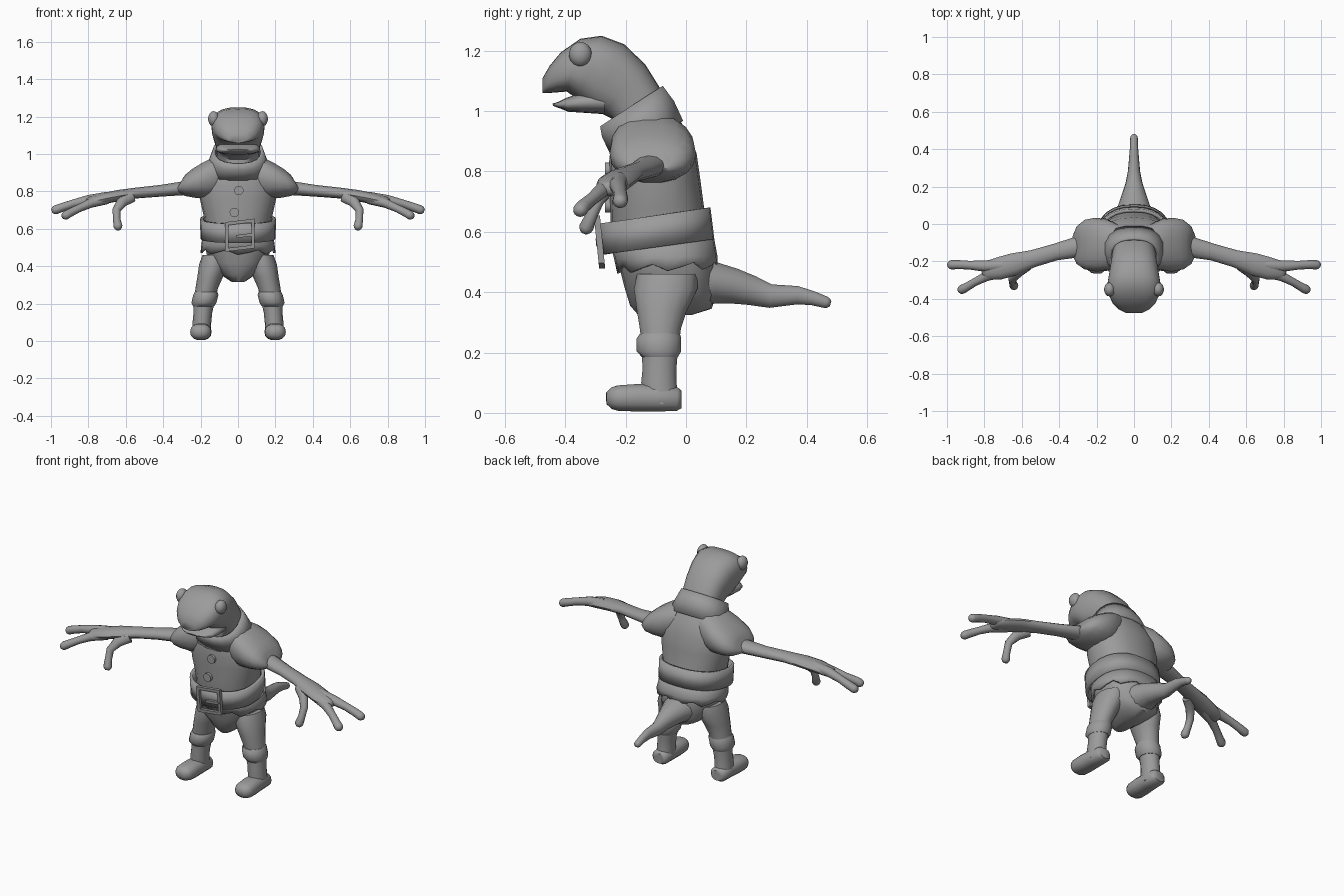
import bpy, bmesh, math
from mathutils import Vector as V

grey = bpy.data.materials.new("plain grey")
grey.diffuse_color = (0.33, 0.33, 0.33, 1)


def finish(name, bm, mirror=False, thick=0, angle=50):
    bmesh.ops.recalc_face_normals(bm, faces=bm.faces)
    me = bpy.data.meshes.new(name)
    bm.to_mesh(me)
    bm.free()
    ob = bpy.data.objects.new(name, me)
    bpy.context.collection.objects.link(ob)
    me.materials.append(grey)
    bpy.ops.object.select_all(action='DESELECT')
    ob.select_set(True)
    bpy.context.view_layer.objects.active = ob
    bpy.ops.object.shade_smooth_by_angle(angle=math.radians(angle))
    if thick:
        s = ob.modifiers.new("thickness", 'SOLIDIFY')
        s.thickness, s.offset = thick, 0
    if mirror:
        ob.modifiers.new("mirror", 'MIRROR')
    return ob


def skin(name, rings, n=20, power=2.0, caps=True, ragged=0, **kw):
    """Join (centre, u, v) rings; power above 2 makes them boxier."""
    bm = bmesh.new()
    loops = []
    for k, (c, u, v) in enumerate(rings):
        row = []
        for i in range(n):
            a = 2 * math.pi * i / n
            f = lambda t: math.copysign(abs(t) ** (2 / power), t)
            p = c + u * f(math.cos(a)) + v * f(math.sin(a))
            if ragged and k == 0:
                p.z += ragged * (i % 3 - 1)
            row.append(bm.verts.new(p))
        loops.append(row)
    for A, B in zip(loops, loops[1:]):
        for i in range(n):
            j = (i + 1) % n
            bm.faces.new((A[i], A[j], B[j], B[i]))
    if caps:
        bm.faces.new(loops[0])
        bm.faces.new(loops[-1])
    return finish(name, bm, **kw)


def profile(name, rows, x=0, **kw):
    """Rows: front y, z, back y, z, half width (and optional centre x)."""
    rings = []
    for y1, z1, y2, z2, w, *cx in rows:
        c = cx[0] if cx else x
        rings.append((V((c, (y1 + y2) / 2, (z1 + z2) / 2)), V((w, 0, 0)),
                      V((0, (y2 - y1) / 2, (z2 - z1) / 2))))
    return skin(name, rings, **kw)


def tube(name, pts, ref=(0, 0, 1), n=12, **kw):
    """Limb through (x, y, z, half width, half height) with a rounded tip."""
    P = [V(p[:3]) for p in pts]
    rings = []
    for i, p in enumerate(pts):
        t = (P[min(i + 1, len(P) - 1)] - P[max(i - 1, 0)]).normalized()
        v = V(ref) - t * t.dot(V(ref))
        v.normalize()
        rings.append((P[i], t.cross(v) * p[3], v * p[4]))
    c, u, v = rings[-1]
    r = min(u.length, v.length)
    rings += [(c + t * r * .5, u * .85, v * .85), (c + t * r * .9, u * .45, v * .45)]
    return skin(name, rings, n=n, **kw)


def box(bm, loc, size):
    r = bmesh.ops.create_cube(bm, size=1)
    for v in r['verts']:
        v.co = V(loc) + V([a * b for a, b in zip(v.co, size)])


# Torso, with the trunks at the bottom
profile("torso", [
    (-.15, .315, .02, .325, .04), (-.185, .355, .085, .345, .085),
    (-.205, .42, .10, .39, .155), (-.225, .50, .095, .50, .175),
    (-.25, .60, .075, .62, .175), (-.25, .67, .06, .68, .185),
    (-.255, .76, .048, .77, .205), (-.255, .83, .035, .86, .205),
    (-.25, .88, .005, .93, .185), (-.24, .92, -.03, .985, .14)], power=2.3)
# Shirt hem below the belt
profile("shirt_hem", [(-.222, .475, .10, .49, .195), (-.232, .51, .098, .52, .19),
                      (-.25, .58, .085, .59, .18)],
        n=24, power=2.3, caps=False, ragged=.012, thick=.012)
# Belt and buckle
profile("belt", [(-.272, .525, .085, .575, .192), (-.278, .628, .072, .68, .194)],
        n=28, power=2.4, caps=False, thick=.018)
bm = bmesh.new()
for x in (-.06, .08):
    box(bm, (x, -.283, .565), (.018, .02, .15))
for z in (.495, .635):
    box(bm, (.01, -.283, z), (.155, .02, .018))
box(bm, (.035, -.287, .56), (.09, .016, .016))
for v in bm.verts:
    v.co.z += .12 * v.co.x
    v.co.y += .1 * (.63 - v.co.z) - .01
finish("buckle", bm, angle=30)
# Shirt buttons
for name, x, z in (("upper_button", .005, .805), ("lower_button", -.02, .688)):
    skin(name, [(V((x, -.24, z)), V((.025, 0, 0)), V((0, 0, .025))),
                (V((x, -.268, z)), V((.025, 0, 0)), V((0, 0, .025)))], n=14)
# Turned-up collar, low at the front
profile("collar", [(-.245, .86, -.015, .965, .17), (-.272, .915, -.045, 1.03, .145),
                   (-.278, .95, -.082, 1.08, .128)],
        n=18, power=2.3, caps=False, thick=.016)

# Head and neck
profile("head", [
    (-.235, .90, -.04, .98, .11), (-.235, .97, -.085, 1.075, .115),
    (-.275, .99, -.135, 1.155, .122), (-.315, 1.0, -.205, 1.222, .132),
    (-.36, 1.04, -.28, 1.25, .142), (-.395, 1.065, -.35, 1.24, .138),
    (-.43, 1.062, -.415, 1.195, .115), (-.458, 1.06, -.452, 1.15, .085),
    (-.475, 1.06, -.475, 1.11, .045)], n=24, power=2.6)
profile("lower_jaw", [
    (-.27, 1.07, -.27, .99, .11), (-.35, 1.06, -.345, .995, .118),
    (-.395, 1.045, -.39, .998, .105), (-.425, 1.03, -.415, 1.008, .075),
    (-.443, 1.025, -.44, 1.017, .035)], n=20, power=2.5)
bm = bmesh.new()
bmesh.ops.create_uvsphere(bm, u_segments=14, v_segments=9, radius=.038)
for v in bm.verts:
    v.co = V((v.co.x * .8 + .13, v.co.y - .35, v.co.z * 1.08 + 1.188))
finish("eyes", bm, mirror=True)

# Puffed sleeves
rings = [(.09, -.115, .885, .115, .115), (.15, -.112, .872, .14, .112),
         (.21, -.11, .86, .143, .095), (.265, -.11, .848, .132, .073),
         (.30, -.113, .842, .105, .05), (.313, -.115, .838, .07, .035)]
skin("sleeves", [(V((x, y, z)), V((0, b, 0)), V((-.02, 0, h)))
                 for x, y, z, b, h in rings], n=18, power=2.3, mirror=True)
# Arms, fingers and thumbs
tube("arms", [(.17, -.10, .83, .06, .045), (.31, -.125, .815, .055, .036),
              (.42, -.15, .803, .045, .031), (.54, -.185, .792, .046, .029),
              (.64, -.215, .778, .06, .03), (.72, -.237, .762, .06, .03),
              (.79, -.25, .745, .05, .026)], mirror=True)
tube("outer_fingers", [(.70, -.22, .768, .032, .03), (.80, -.225, .755, .03, .026),
                       (.88, -.22, .735, .023, .022), (.94, -.217, .715, .024, .023),
                       (.975, -.218, .702, .025, .024)], mirror=True)
tube("inner_fingers", [(.70, -.25, .76, .034, .028), (.79, -.28, .737, .026, .025),
                       (.85, -.31, .71, .021, .021), (.90, -.34, .685, .023, .023),
                       (.92, -.35, .673, .025, .024)], mirror=True)
tube("thumbs", [(.57, -.225, .775, .035, .025), (.62, -.26, .745, .03, .025),
                (.65, -.295, .70, .022, .022), (.648, -.315, .65, .02, .02),
                (.642, -.33, .615, .024, .024)], ref=(0, 1, 0), mirror=True)

# Legs, boot cuffs and boots
profile("legs", [(-.165, .46, .04, .46, .075, .115), (-.175, .41, .04, .41, .078, .13),
                 (-.165, .34, .005, .34, .068, .15), (-.155, .28, -.015, .28, .06, .168),
                 (-.145, .20, -.025, .20, .055, .18)], n=14, mirror=True)
profile("boot_cuffs", [(-.148, .185, -.025, .185, .056, .184),
                       (-.166, .205, -.014, .205, .067, .182),
                       (-.166, .245, -.014, .25, .067, .172),
                       (-.155, .262, -.02, .265, .06, .17)], n=14, mirror=True)
profile("boot_shafts", [(-.14, .03, -.022, .03, .05, .195), (-.15, .10, -.03, .10, .05, .193),
                        (-.145, .15, -.03, .15, .05, .188), (-.15, .21, -.025, .21, .057, .182)],
        n=14, mirror=True)
tube("boot_feet", [(.195, -.015, .045, .035, .03), (.195, -.03, .045, .05, .04),
                   (.196, -.10, .05, .052, .046), (.198, -.17, .05, .057, .046),
                   (.20, -.225, .049, .056, .043)], n=14, power=2.4, mirror=True)

# Tail
tube("tail", [(0, .04, .43, .11, .085), (0, .10, .43, .085, .07), (0, .16, .42, .065, .06),
              (0, .22, .405, .045, .05), (0, .28, .387, .033, .04), (0, .37, .39, .025, .031),
              (0, .42, .38, .021, .024), (0, .462, .367, .02, .02)], n=14)
